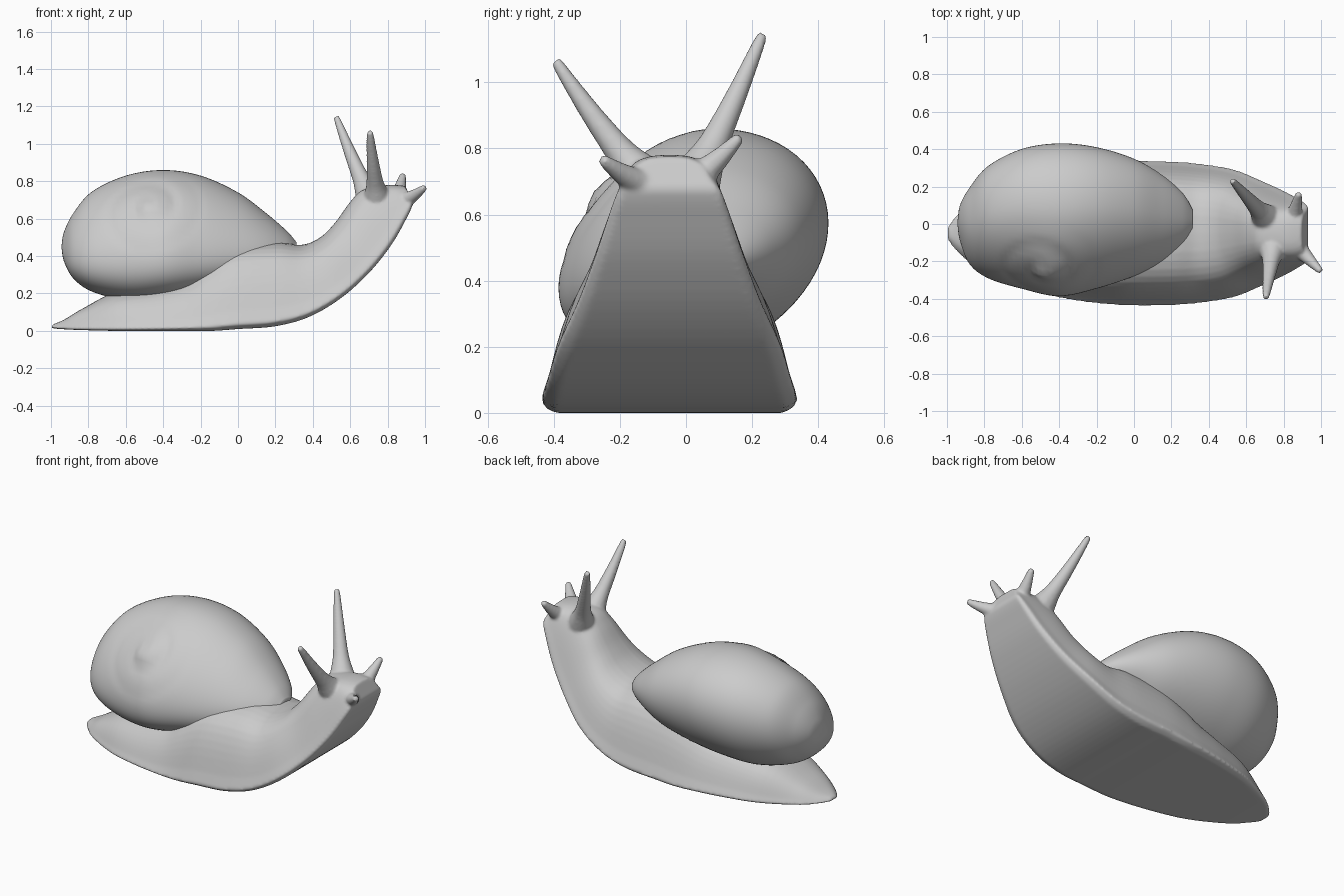
import bpy, bmesh, math
from mathutils import Vector

cube = bpy.data.objects.get("Cube")
if cube:
    bpy.data.objects.remove(cube)

grey = bpy.data.materials.new("snail_grey")
grey.use_nodes = True
GREY = (0.6, 0.6, 0.6, 1)
grey.diffuse_color = GREY
grey.node_tree.nodes["Principled BSDF"].inputs["Base Color"].default_value = GREY


def resample(rows, steps):
    """Smooth spline through rows of station values."""
    out = []
    for i in range(len(rows) - 1):
        p0, p1 = rows[max(i - 1, 0)], rows[i]
        p2, p3 = rows[i + 1], rows[min(i + 2, len(rows) - 1)]
        for s in range(steps):
            t = s / steps
            out.append([b + t / 2 * (c - a + t * (2*a - 5*b + 4*c - d + t * (3*b - 3*c + d - a)))
                        for a, b, c, d in zip(p0, p1, p2, p3)])
    return out + [list(rows[-1])]


def loft(name, rings, deform=None):
    """Skin closed rings into a capped smooth mesh."""
    bm = bmesh.new()
    loops = [[bm.verts.new(p) for p in ring] for ring in rings]
    n = len(loops[0])
    for a, b in zip(loops, loops[1:]):
        for i in range(n):
            bm.faces.new((a[i], a[(i + 1) % n], b[(i + 1) % n], b[i]))
    bm.faces.new(loops[0])
    bm.faces.new(loops[-1])
    bmesh.ops.recalc_face_normals(bm, faces=bm.faces)
    if deform:
        bm.normal_update()
        moves = [(v, deform(v)) for v in bm.verts]
        for v, offset in moves:
            v.co += offset
    mesh = bpy.data.meshes.new(name)
    bm.to_mesh(mesh)
    bm.free()
    mesh.materials.append(grey)
    obj = bpy.data.objects.new(name, mesh)
    bpy.context.collection.objects.link(obj)
    bpy.ops.object.select_all(action="DESELECT")
    obj.select_set(True)
    bpy.context.view_layer.objects.active = obj
    bpy.ops.object.shade_smooth_by_angle(angle=math.radians(80))
    return obj


# Body: sole x, sole z, back x, back z, half width, lift of the left flank
BODY = [
    (-1.0, .015, -.99, .035, .03, 0), (-.95, .01, -.93, .06, .10, 0),
    (-.85, .005, -.83, .12, .18, 0), (-.65, 0, -.66, .205, .28, .02),
    (-.45, 0, -.45, .25, .335, .04), (-.28, 0, -.29, .30, .365, .04),
    (-.14, 0, -.17, .385, .38, .02), (0, .01, -.03, .455, .387, 0),
    (.2, .025, .2, .475, .385, 0), (.38, .075, .34, .46, .37, 0),
    (.55, .175, .44, .50, .34, 0), (.7, .31, .52, .58, .28, 0),
    (.82, .46, .60, .69, .225, 0), (.90, .60, .67, .755, .18, 0),
    (.93, .665, .80, .78, .155, 0), (.93, .69, .895, .775, .13, 0)]
HALF = [(.9, 0), (.99, .045), (.99, .09), (.94, .22), (.88, .42), (.8, .62),
        (.68, .8), (.5, .92), (.26, .985), (0, 1)]
PROFILE = resample(HALF, 2)
SECTION = PROFILE + [(-w, h) for w, h in reversed(PROFILE[:-1])] + [(0, 0)]


def body_ring(row):
    sx, sz, tx, tz, half, lift = row
    return [(sx + (tx - sx) * h, -.05 + half * w,
             max(0, sz + (tz - sz) * h + lift * w * h)) for w, h in SECTION]


body = loft("body", [body_ring(r) for r in resample(BODY, 5)])

# Shell: x, bottom z, top z, right y, left y
SHELL = [
    (-.943, .44, .46, -.01, .02), (-.93, .37, .53, -.09, .10),
    (-.88, .28, .63, -.21, .19), (-.78, .21, .745, -.285, .305),
    (-.6, .165, .83, -.34, .395), (-.4, .17, .86, -.38, .425),
    (-.2, .20, .83, -.34, .405), (0, .25, .74, -.275, .345),
    (.15, .32, .63, -.205, .26), (.26, .38, .535, -.12, .165),
    (.312, .43, .475, -.04, .08)]
SPIRE = Vector((-.48, -.24, .66))
AXIS = Vector((0, -.7, .71)).normalized()


def shell_ring(row):
    """Oval section whose right side sags."""
    x, z0, z1, y0, y1 = row
    high, wide = (z1 - z0) / 2, (y1 - y0) / 2
    ring = []
    for i in range(72):
        a = math.tau * i / 72
        c, s = math.cos(a), math.sin(a)
        sag = .2 * wide * min(0, c) ** 2
        ring.append((x, (y0 + y1) / 2 + wide * c + .2 * high * s,
                     (z0 + z1) / 2 + high * s - sag))
    return ring


def whorl(v):
    """Coil groove winding out from a small raised apex."""
    facing = min(1, max(0, v.normal.dot(AXIS) * 2 - .4))
    d = v.co - SPIRE
    flat = d - AXIS * d.dot(AXIS)
    r = flat.length
    turn = math.atan2(flat.dot(AXIS.cross(Vector((1, 0, 0)))), flat.x) / math.tau
    phase = (r / .14 - turn) % 1
    fade = max(0, 1 - r / .32)
    groove = max(0, 1 - min(phase, 1 - phase) * 4)
    return AXIS * facing * (.025 * math.exp(-(r / .07) ** 2) - .018 * groove * fade)


loft("shell", [shell_ring(r) for r in resample(SHELL, 9)], whorl)


# Feelers: flared tapering tubes
def feeler(name, base, tip, radius, bend):
    base, tip = Vector(base), Vector(tip)
    turn = (tip - base).to_track_quat("Z", "Y")
    rings = []
    for t, k in resample([(0, 1.1), (.14, .85), (.3, .6), (.6, .43), (.92, .27), (1, .2)], 3):
        centre = base.lerp(tip, t) + Vector((0, 0, -bend * math.sin(math.pi * t)))
        rings.append([centre + turn @ Vector((math.cos(a), math.sin(a), 0)) * radius * k
                      for a in (math.tau * i / 14 for i in range(14))])
    return loft(name, rings)


feelers = [
    feeler("right_eye_stalk", (.745, -.115, .69), (.705, -.395, 1.065), .078, .015),
    feeler("left_eye_stalk", (.715, .02, .69), (.525, .232, 1.145), .078, .015),
    feeler("right_lower_feeler", (.85, -.10, .68), (1.0, -.255, .768), .075, .01),
    feeler("left_lower_feeler", (.845, .0, .69), (.882, .165, .836), .075, .01)]

# Merge the feelers into the head as one soft skin
for obj in feelers + [body]:
    obj.select_set(True)
bpy.context.view_layer.objects.active = body
bpy.ops.object.join()
skin = body.modifiers.new("skin", "REMESH")
skin.mode = "VOXEL"
skin.voxel_size = .008
skin.use_smooth_shade = True
soften = body.modifiers.new("soften", "SMOOTH")
soften.factor = .5
soften.iterations = 8
